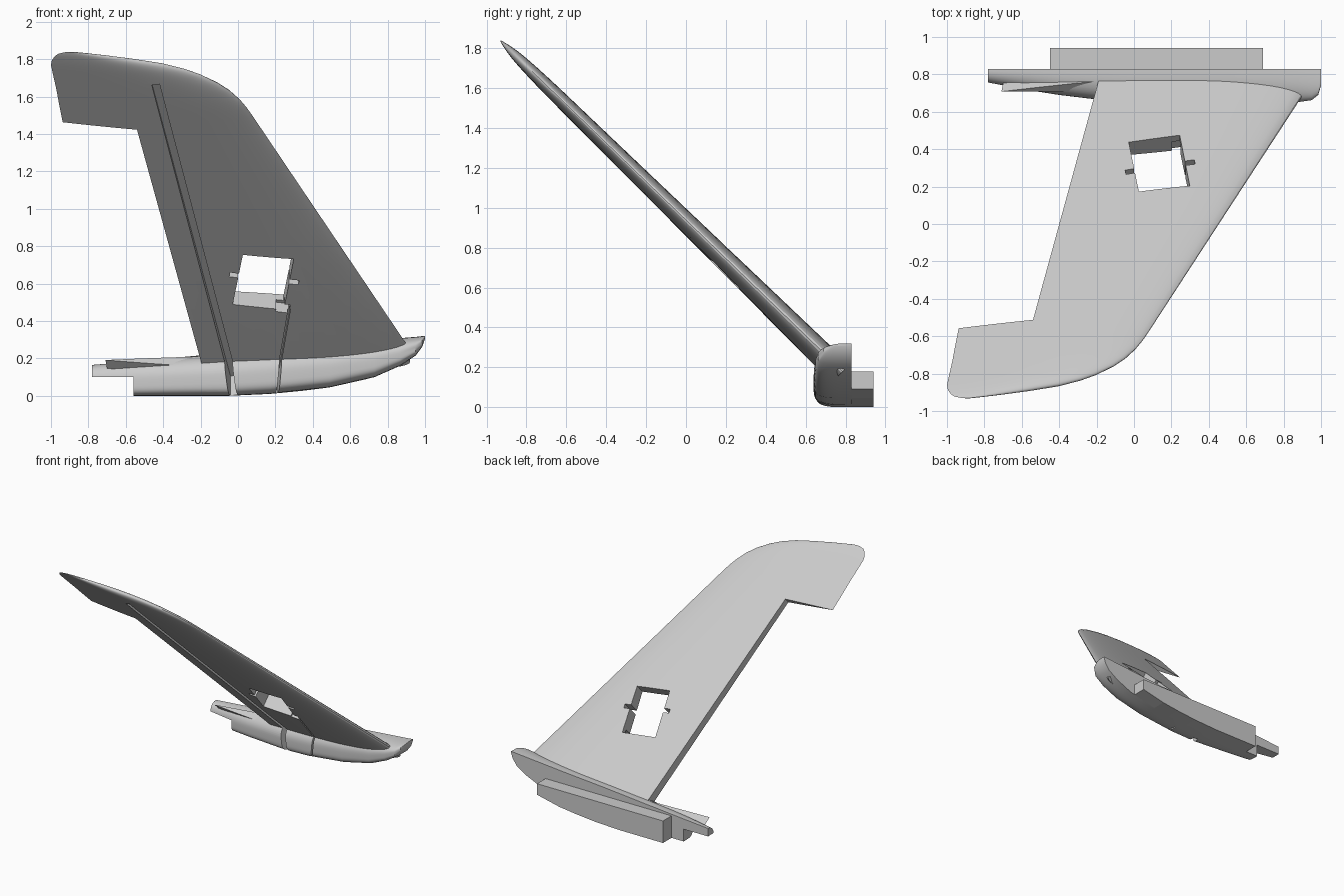
import bpy, bmesh, math
from mathutils import Vector

if "Cube" in bpy.data.objects:
    bpy.data.objects.remove(bpy.data.objects["Cube"])

A = math.radians(44)
ORIGIN = Vector((0, 0.70, 0.263))
SPAN = Vector((0, -math.cos(A), math.sin(A)))
NORM = Vector((0, math.sin(A), math.cos(A)))


def fin_pt(x, s, t):
    """Fin frame (chord x, span s, thickness t) to world."""
    return ORIGIN + Vector((x, 0, 0)) + SPAN * s + NORM * t


def loft(name, rings):
    bm = bmesh.new()
    vr = [[bm.verts.new(p) for p in r] for r in rings]
    n = len(vr[0])
    for a, b in zip(vr, vr[1:]):
        for i in range(n):
            j = (i + 1) % n
            bm.faces.new((a[i], a[j], b[j], b[i]))
    bm.faces.new(vr[0])
    bm.faces.new(vr[-1][::-1])
    bmesh.ops.recalc_face_normals(bm, faces=bm.faces)
    me = bpy.data.meshes.new(name)
    bm.to_mesh(me)
    bm.free()
    ob = bpy.data.objects.new(name, me)
    bpy.context.collection.objects.link(ob)
    return ob


def fin_prism(name, poly, t0, t1):
    ob = loft(name, [[fin_pt(x, s, t) for x, s in poly] for t in (t0, t1)])
    ob.hide_render = True
    return ob


def strip(name, a, b, w, t0, t1):
    a, b = Vector(a), Vector(b)
    d = (b - a).normalized()
    p = Vector((-d.y, d.x)) * w / 2
    return fin_prism(name, [a - p, b - p, b + p, a + p], t0, t1)


def carve(ob, cutters):
    for c in cutters:
        m = ob.modifiers.new("cut", 'BOOLEAN')
        m.operation = 'DIFFERENCE'
        m.solver = 'EXACT'
        m.object = c
    bpy.context.view_layer.update()
    dg = bpy.context.evaluated_depsgraph_get()
    me = bpy.data.meshes.new_from_object(ob.evaluated_get(dg))
    ob.modifiers.clear()
    ob.data = me


def smooth(ob):
    bpy.ops.object.select_all(action='DESELECT')
    ob.select_set(True)
    bpy.context.view_layer.objects.active = ob
    bpy.ops.object.shade_smooth_by_angle(angle=math.radians(30))


# slanted tail fin: symmetric aerofoil lofted over (span, leading x, trailing x)
def aerofoil(s, le, te, n=28):
    chord = le - te

    def pt(c, side):
        h = 5 * 0.075 * chord * (0.2969 * math.sqrt(c) - 0.126 * c - 0.3516 * c**2
                                 + 0.2843 * c**3 - 0.1036 * c**4)
        return fin_pt(le - c * chord, s, side * h - 0.045 * c * (1 - s / 2.27))

    cs = [(1 - math.cos(math.pi * i / n)) / 2 for i in range(n + 1)]
    return [pt(c, 1) for c in reversed(cs)] + [pt(c, -1) for c in cs[1:-1]]


FIN = [(-0.12, 0.92, -0.70), (0, 0.91, -0.716), (0.9, 0.488, -0.83),
       (1.78, 0.076, -0.943), (1.84, 0.046, -0.952), (1.90, 0.01, -0.96),
       (1.97, -0.045, -0.969), (2.03, -0.11, -0.978), (2.09, -0.20, -0.988),
       (2.13, -0.28, -0.994), (2.17, -0.39, -1.0), (2.205, -0.54, -0.995),
       (2.235, -0.69, -0.98), (2.255, -0.80, -0.96), (2.267, -0.87, -0.92)]
fin = loft("tail_fin", [aerofoil(*f) for f in FIN])

# fuselage half pod: (x, y of outer side, bottom z, top z)
POD = [(-0.78, 0.755, 0, 0.165), (-0.56, 0.715, 0, 0.184), (-0.4, 0.69, 0, 0.198),
       (-0.05, 0.648, 0, 0.23), (0.17, 0.64, 0.01, 0.25), (0.49, 0.64, 0.045, 0.275),
       (0.73, 0.643, 0.1, 0.296), (0.866, 0.65, 0.16, 0.308), (0.95, 0.662, 0.215, 0.315),
       (0.985, 0.69, 0.262, 0.319), (1.0, 0.74, 0.305, 0.32)]


def pod_ring(x, y, zb, zt, n=32):
    zc = zb + 0.45 * (zt - zb)
    ring = []
    for i in range(n + 1):
        a = math.pi * (0.5 - i / n)
        p = 2.4 if a >= 0 else 4.5
        h = zt - zc if a >= 0 else zc - zb
        ca, sa = max(0, math.cos(a)), math.sin(a)
        if i in (0, n):
            ca = 0
        ring.append((x, 0.83 - (0.83 - y) * ca ** (2 / p),
                     zc + math.copysign(h * abs(sa) ** (2 / p), sa)))
    return ring


pod = loft("fuselage_pod", [pod_ring(*p) for p in POD])

# inner mounting block
BLOCK = [(-0.45, 0.18), (-0.45, 0), (-0.05, 0), (0.17, 0.01), (0.34, 0.026),
         (0.49, 0.045), (0.69, 0.09), (0.69, 0.18)]
block = loft("mounting_block", [[(x, y, z) for x, z in BLOCK] for y in (0.83, 0.94)])

# cutters: control surface opening, servo bay, spar slot, wire groove
opening = fin_prism("opening_cutter", [(-0.19, -0.083), (-0.54, 1.706), (-1.1, 1.751),
                                       (-1.1, -0.035)], -0.3, 0.3)
bay = strip("bay_cutter", (0.108, 0.375), (0.162, 0.75), 0.275, -0.3, 0.3)
tabs = strip("tab_cutter", (-0.045, 0.62), (0.325, 0.555), 0.032, -0.3, 0.3)
pocket = strip("pocket_cutter", (0.205, 0.372), (0.275, 0.36), 0.06, -0.3, 0.0)
spar = strip("spar_cutter", (-0.02, -0.2), (-0.44, 2.05), 0.042, -0.4, -0.02)
wire = strip("wire_cutter", (0.205, -0.2), (0.275, 0.36), 0.012, -0.4, -0.04)
rod = loft("rod_cutter", [[fin_pt(-0.235 + 0.011 * math.cos(k * math.pi / 8), s,
                                  -0.035 + 0.011 * math.sin(k * math.pi / 8))
                           for k in range(16)] for s in (-0.115, 0.0)])
step = loft("step_cutter", [[(x, y, z) for y, z in
                             ((0.5, -0.1), (1, -0.1), (1, 0.1), (0.5, 0.1))]
                            for x in (-1, -0.56)])

carve(fin, [opening, bay, tabs, pocket, spar, wire, rod])
carve(pod, [step, spar, wire])
for c in (opening, bay, tabs, pocket, spar, wire, rod, step):
    bpy.data.objects.remove(c)
for ob in (fin, pod):
    smooth(ob)
